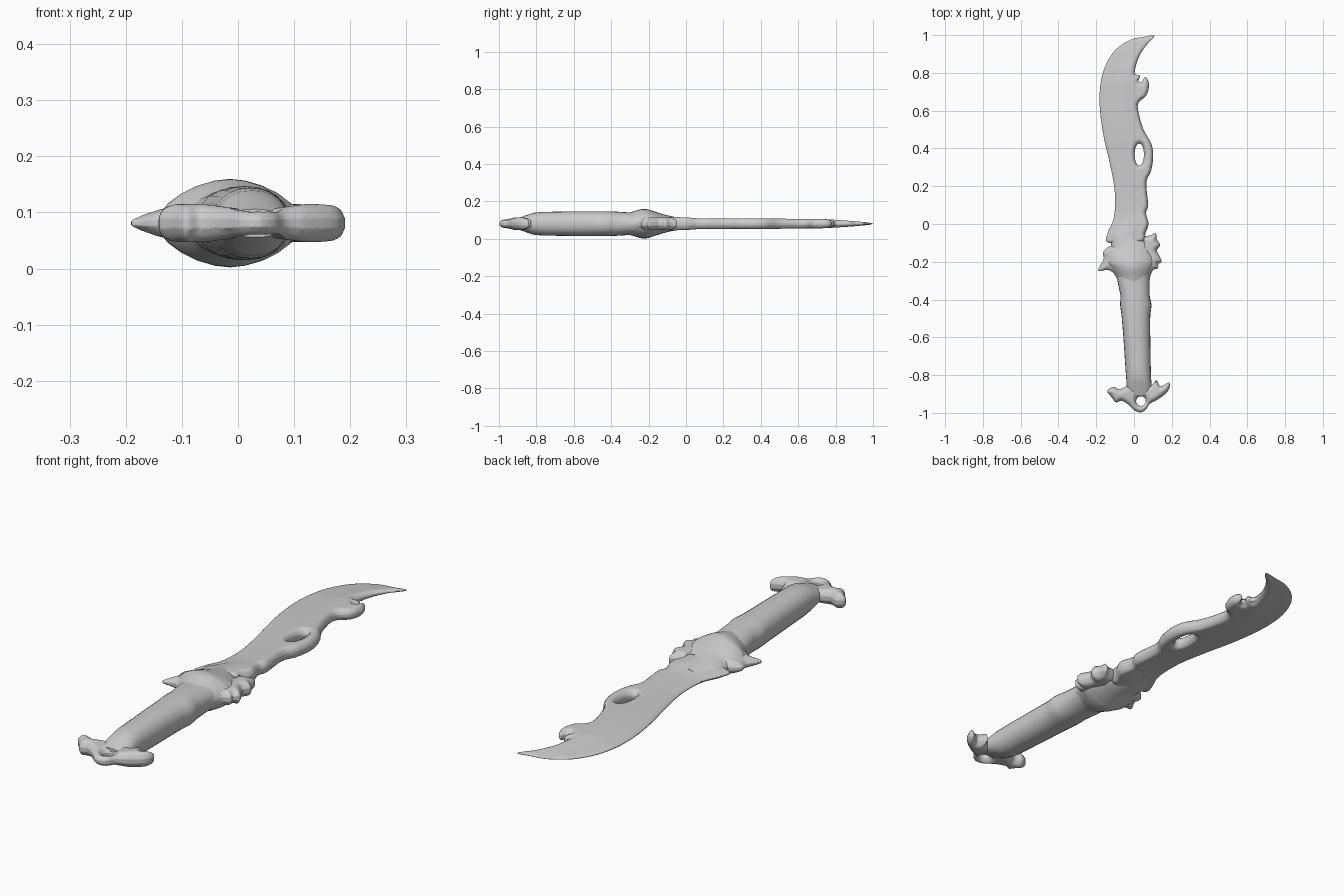
import bpy, bmesh, math
from mathutils import Vector

if "Cube" in bpy.data.objects:
    bpy.data.objects.remove(bpy.data.objects["Cube"], do_unlink=True)

ZC = 0.081  # height of the knife's middle plane

grey = bpy.data.materials.new("plain grey")
grey.use_nodes = True
COL = (0.6, 0.6, 0.6, 1)
grey.diffuse_color = COL
grey.node_tree.nodes["Principled BSDF"].inputs["Base Color"].default_value = COL


def lerp_table(table, t):
    """Piecewise linear lookup of rows (key, value, ...) by key."""
    if t <= table[0][0]:
        return table[0][1:]
    for a, b in zip(table, table[1:]):
        if t <= b[0]:
            f = (t - a[0]) / (b[0] - a[0])
            return tuple(p + (q - p) * f for p, q in zip(a[1:], b[1:]))
    return table[-1][1:]


def smooth_loop(points, steps=4):
    """Closed spline through the points."""
    pts = [Vector(p) for p in points]
    n, out = len(pts), []
    for i in range(n):
        a, b, c, d = (pts[(i + k) % n] for k in (-1, 0, 1, 2))
        for s in range(steps):
            t = s / steps
            out.append(b + (c - a) * 0.5 * t + (a - 2.5 * b + 2 * c - 0.5 * d) * t * t
                       + (1.5 * (b - c) + 0.5 * (d - a)) * t ** 3)
    return out


def ellipse(cx, cy, rx, ry, n=24):
    return [Vector((cx + rx * math.cos(2 * math.pi * i / n),
                    cy + ry * math.sin(2 * math.pi * i / n))) for i in range(n)]


def edge_distance(p, loops):
    best = 9.0
    for loop in loops:
        for i, b in enumerate(loop):
            a = loop[i - 1]
            ab = b - a
            t = max(0, min(1, (p - a).dot(ab) / max(ab.length_squared, 1e-12)))
            best = min(best, (p - a - ab * t).length)
    return best


def finish(name, mesh, angle=60):
    ob = bpy.data.objects.new(name, mesh)
    bpy.context.collection.objects.link(ob)
    mesh.materials.clear()
    mesh.materials.append(grey)
    bpy.ops.object.select_all(action='DESELECT')
    ob.select_set(True)
    bpy.context.view_layer.objects.active = ob
    bpy.ops.object.shade_smooth_by_angle(angle=math.radians(angle))
    return ob


def slab(name, loops, half, rim, voxel=0.008):
    """Flat cut-out with rounded rims; half(x, y) gives the half thickness."""
    curve = bpy.data.curves.new(name + "_outline", 'CURVE')
    curve.dimensions, curve.fill_mode, curve.extrude = '2D', 'BOTH', 0.03
    for loop in loops:
        sp = curve.splines.new('POLY')
        sp.points.add(len(loop) - 1)
        for p, v in zip(sp.points, loop):
            p.co = (v.x, v.y, 0, 1)
        sp.use_cyclic_u = True
    cob = bpy.data.objects.new(name + "_outline", curve)
    bpy.context.collection.objects.link(cob)
    mesh = bpy.data.meshes.new_from_object(
        cob.evaluated_get(bpy.context.evaluated_depsgraph_get()))
    bpy.data.objects.remove(cob)
    bm = bmesh.new()
    bm.from_mesh(mesh)
    bmesh.ops.remove_doubles(bm, verts=bm.verts, dist=1e-5)
    bmesh.ops.recalc_face_normals(bm, faces=bm.faces)
    bm.to_mesh(mesh)
    bm.free()
    # even out the surface so the thickness can vary across it
    tmp = bpy.data.objects.new(name + "_tmp", mesh)
    bpy.context.collection.objects.link(tmp)
    rem = tmp.modifiers.new("remesh", 'REMESH')
    rem.mode, rem.voxel_size = 'VOXEL', voxel
    smo = tmp.modifiers.new("smooth", 'SMOOTH')
    smo.factor, smo.iterations = 0.5, 2
    out = bpy.data.meshes.new_from_object(
        tmp.evaluated_get(bpy.context.evaluated_depsgraph_get()))
    bpy.data.objects.remove(tmp)
    for v in out.vertices:
        d = min(1, edge_distance(v.co.xy, loops) / rim)
        k = max(0.35, math.sqrt(1 - (1 - d) ** 2))
        v.co.z = ZC + max(-1, min(1, v.co.z / 0.028)) * half(v.co.x, v.co.y) * k
    out.name = name
    return finish(name, out, 80)


def loft(name, stations, power, sides=24, sub=4):
    """Closed body along y from rows (y, centre x, half width, half height)."""
    bm = bmesh.new()
    rings = []
    y0, y1 = stations[0][0], stations[-1][0]
    count = len(stations) * sub
    for i in range(count + 1):
        y = y0 + (y1 - y0) * i / count
        cx, hx, hz = lerp_table(stations, y)
        ring = []
        for j in range(sides):
            a = 2 * math.pi * j / sides
            c, s = math.cos(a), math.sin(a)
            ring.append(bm.verts.new((cx + hx * math.copysign(abs(c) ** (2 / power), c), y,
                                      ZC + hz * math.copysign(abs(s) ** (2 / power), s))))
        rings.append(ring)
    for a, b in zip(rings, rings[1:]):
        for j in range(sides):
            k = (j + 1) % sides
            bm.faces.new((a[j], a[k], b[k], b[j]))
    bm.faces.new(rings[0])
    bm.faces.new(rings[-1])
    bmesh.ops.recalc_face_normals(bm, faces=bm.faces)
    mesh = bpy.data.meshes.new(name)
    bm.to_mesh(mesh)
    bm.free()
    return finish(name, mesh)


# Blade: curved cutting edge on -x, hooked and pierced spine on +x
cutting = [(-0.135, -0.1), (-0.14, -0.05), (-0.11, 0.02), (-0.10, 0.1), (-0.105, 0.2),
           (-0.13, 0.33), (-0.16, 0.46), (-0.18, 0.6), (-0.18, 0.72), (-0.155, 0.83),
           (-0.10, 0.92), (-0.02, 0.975), (0.05, 0.99)]
spine = [(0.112, 0.998), (0.06, 0.94), (0.02, 0.87), (0.003, 0.79), (0.035, 0.79),
         (0.022, 0.755), (0.04, 0.75), (0.06, 0.78), (0.08, 0.74), (0.065, 0.68),
         (0.025, 0.645), (0.022, 0.6), (0.05, 0.5), (0.09, 0.43), (0.102, 0.36),
         (0.09, 0.28), (0.065, 0.22), (0.075, 0.1), (0.063, 0.06), (0.077, 0.0),
         (0.06, -0.05), (0.04, -0.1)]
edge_x = [(y, x) for x, y in cutting]
thick = [(-0.1, 0.036), (0.0, 0.034), (0.06, 0.029), (0.5, 0.027), (0.75, 0.024),
         (0.9, 0.014), (1.0, 0.007)]


def blade_half(x, y):
    d = x - lerp_table(edge_x, y)[0]
    return lerp_table(thick, y)[0] * min(1, 0.3 + 0.7 * max(0, d) / 0.13)


slab("blade", [smooth_loop(cutting + spine), ellipse(0.028, 0.368, 0.025, 0.06)],
     blade_half, 0.02)

# Grip: rounded, slightly tapering handle with swollen bands
loft("grip", [(-0.91, 0.03, 0.055, 0.025), (-0.87, 0.028, 0.066, 0.04),
              (-0.82, 0.025, 0.066, 0.058), (-0.77, 0.022, 0.067, 0.063),
              (-0.6, 0.015, 0.071, 0.066), (-0.48, 0.01, 0.076, 0.066),
              (-0.43, 0.01, 0.084, 0.066), (-0.38, 0.006, 0.077, 0.065),
              (-0.3, -0.003, 0.085, 0.06), (-0.22, -0.005, 0.09, 0.06)], 2.2, sub=3)

# Guard: swollen collar around the root of the blade
loft("guard_collar", [(-0.32, 0.0, 0.08, 0.056), (-0.28, -0.005, 0.09, 0.066),
                      (-0.24, -0.01, 0.11, 0.078), (-0.21, -0.015, 0.13, 0.079),
                      (-0.17, -0.015, 0.13, 0.066), (-0.12, -0.015, 0.105, 0.05),
                      (-0.07, -0.035, 0.09, 0.038), (0.02, -0.02, 0.065, 0.025)], 1.75)

# Guard prongs: pointed barb on -x, knobbly lobes on +x
prongs = [(-0.192, -0.248), (-0.135, -0.243), (-0.09, -0.268), (0.0, -0.28), (0.08, -0.265),
          (0.105, -0.24), (0.13, -0.235), (0.125, -0.21), (0.148, -0.2), (0.13, -0.16),
          (0.12, -0.14), (0.14, -0.11), (0.122, -0.085), (0.115, -0.045), (0.09, -0.06),
          (0.045, -0.07), (0.04, -0.11), (-0.04, -0.12), (-0.12, -0.115), (-0.165, -0.15),
          (-0.16, -0.185)]
slab("guard_prongs", [smooth_loop(prongs)],
     lambda x, y: 0.034 if x > -0.1 else max(0.012, 0.034 - (-0.1 - x) * 0.25), 0.03, 0.007)

# Pommel: winged end plate with a lanyard hole
pommel = [(-0.143, -0.885), (-0.11, -0.862), (-0.075, -0.875), (-0.04, -0.86), (0.03, -0.84),
          (0.09, -0.855), (0.118, -0.825), (0.14, -0.86), (0.188, -0.838), (0.18, -0.885),
          (0.125, -0.93), (0.085, -0.95), (0.065, -0.98), (0.035, -0.998), (0.0, -0.985),
          (-0.025, -0.96), (-0.065, -0.935), (-0.095, -0.945), (-0.12, -0.915)]
slab("pommel", [smooth_loop(pommel), ellipse(0.037, -0.938, 0.026, 0.026)],
     lambda x, y: 0.022 + 0.012 * min(1, abs(x - 0.03) / 0.09), 0.028, 0.006)
